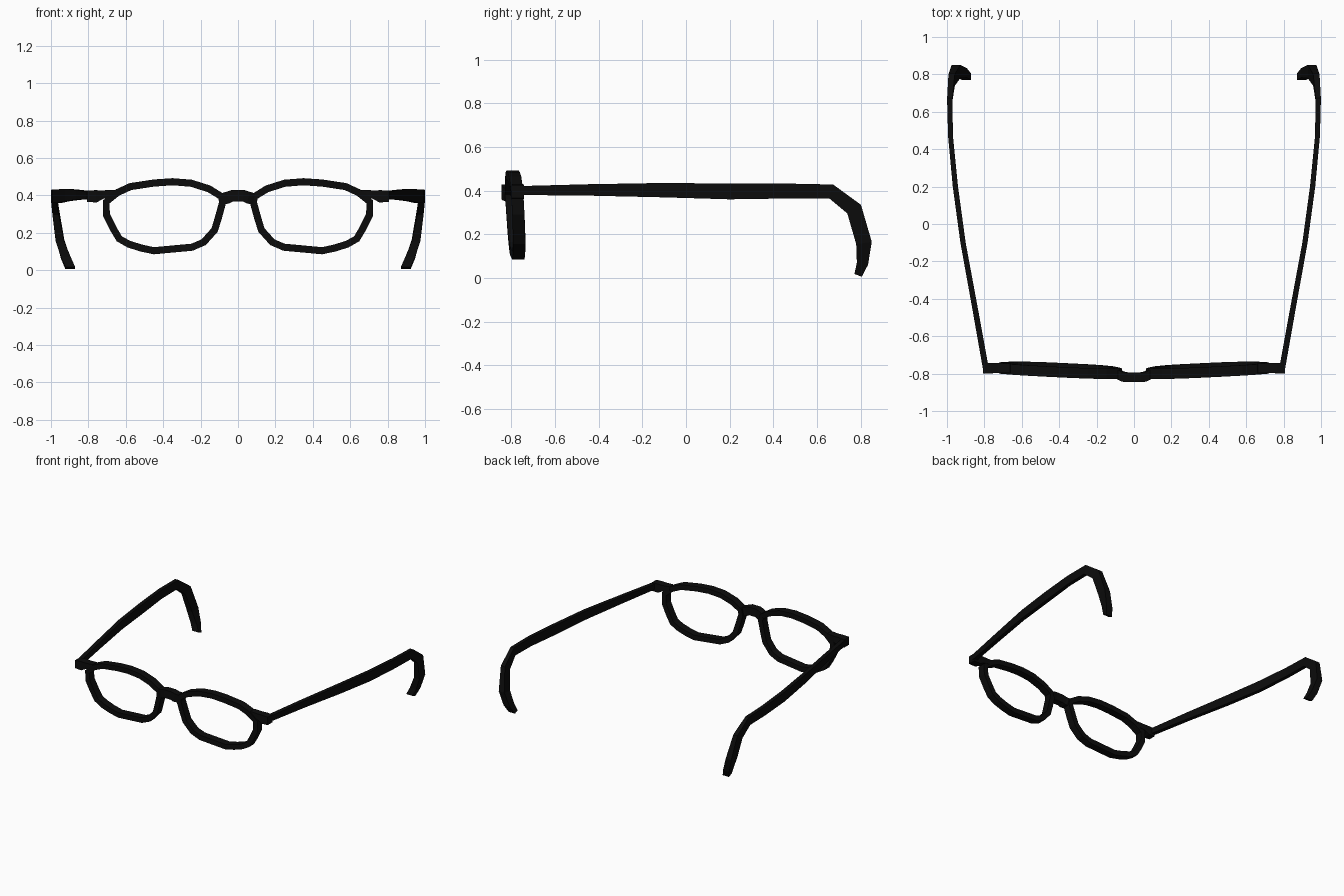
import bpy, bmesh
from mathutils import Vector

if "Cube" in bpy.data.objects:
    bpy.data.objects.remove(bpy.data.objects["Cube"])

black = bpy.data.materials.new("black_plastic")
black.diffuse_color = (0.0035, 0.0035, 0.0035, 1)
black.use_nodes = True
black.node_tree.nodes["Principled BSDF"].inputs["Base Color"].default_value = black.diffuse_color


def sweep(name, pts, axis, closed=False, mirror=True):
    """Loft a box section along pts = (x, y, z, half size along axis, half size across)."""
    bm = bmesh.new()
    n = len(pts)
    axis = Vector(axis)
    pos = [Vector(p[:3]) for p in pts]
    rings = []
    for i, p in enumerate(pts):
        a = pos[i - 1] if (closed or i > 0) else pos[i]
        b = pos[(i + 1) % n] if (closed or i < n - 1) else pos[i]
        t = b - a
        t -= axis * t.dot(axis)
        side = axis.cross(t.normalized())
        u, v = axis * p[3], side * p[4]
        rings.append([bm.verts.new(pos[i] + c)
                      for c in (u + v, u - v, -u - v, -u + v)])
    for i in range(n if closed else n - 1):
        r, s = rings[i], rings[(i + 1) % n]
        for k in range(4):
            m = (k + 1) % 4
            bm.faces.new((r[k], r[m], s[m], s[k]))
    if not closed:
        bm.faces.new(rings[0])
        bm.faces.new(rings[-1])
    bmesh.ops.recalc_face_normals(bm, faces=bm.faces)
    me = bpy.data.meshes.new(name)
    bm.to_mesh(me)
    bm.free()
    me.materials.append(black)
    ob = bpy.data.objects.new(name, me)
    bpy.context.collection.objects.link(ob)
    if mirror:
        ob.modifiers.new("mirror", 'MIRROR')
    return ob


# Lens rims: centre line in x, z, leaning and wrapping slightly in y
outline = [(.09, .395), (.155, .435), (.25, .465), (.35, .473), (.45, .466),
           (.575, .447), (.645, .415), (.705, .365), (.703, .295), (.67, .228),
           (.635, .168), (.585, .14), (.52, .119), (.45, .104), (.245, .123),
           (.183, .15), (.125, .215), (.105, .28), (.083, .36)]
rim = [(x, -.79 + .045 * (x - .35) - .06 * (z - .4), z, .028, .019)
       for x, z in outline]
sweep("lens_rims", rim, (0, 1, 0), closed=True)

# Bridge over the nose
half = [(.1, -.797, .378, .025, .03), (.055, -.817, .388, .026, .032),
        (.03, -.82, .398, .026, .031)]
bridge = [(-p[0], *p[1:]) for p in half] + half[::-1]
sweep("nose_bridge", bridge, (0, 1, 0), mirror=False)

# End pieces joining rims to temples
sweep("end_pieces", [(.66, -.772, .41, .025, .02), (.72, -.77, .405, .027, .022),
                     (.76, -.77, .395, .028, .033), (.808, -.77, .395, .028, .03)],
      (0, 1, 0))

# Temple arms with hooked ear tips
sweep("temple_arms", [(.79, -.785, .400, .016, .02), (.85, -.45, .403, .015, .026),
                      (.914, -.1, .402, .014, .033), (.955, .2, .396, .014, .036),
                      (.981, .47, .398, .013, .034), (.985, .665, .396, .014, .033),
                      (.975, .77, .315, .017, .037), (.952, .815, .16, .023, .036),
                      (.92, .808, .065, .026, .026), (.897, .788, .012, .026, .018)],
      (1, 0, 0))
